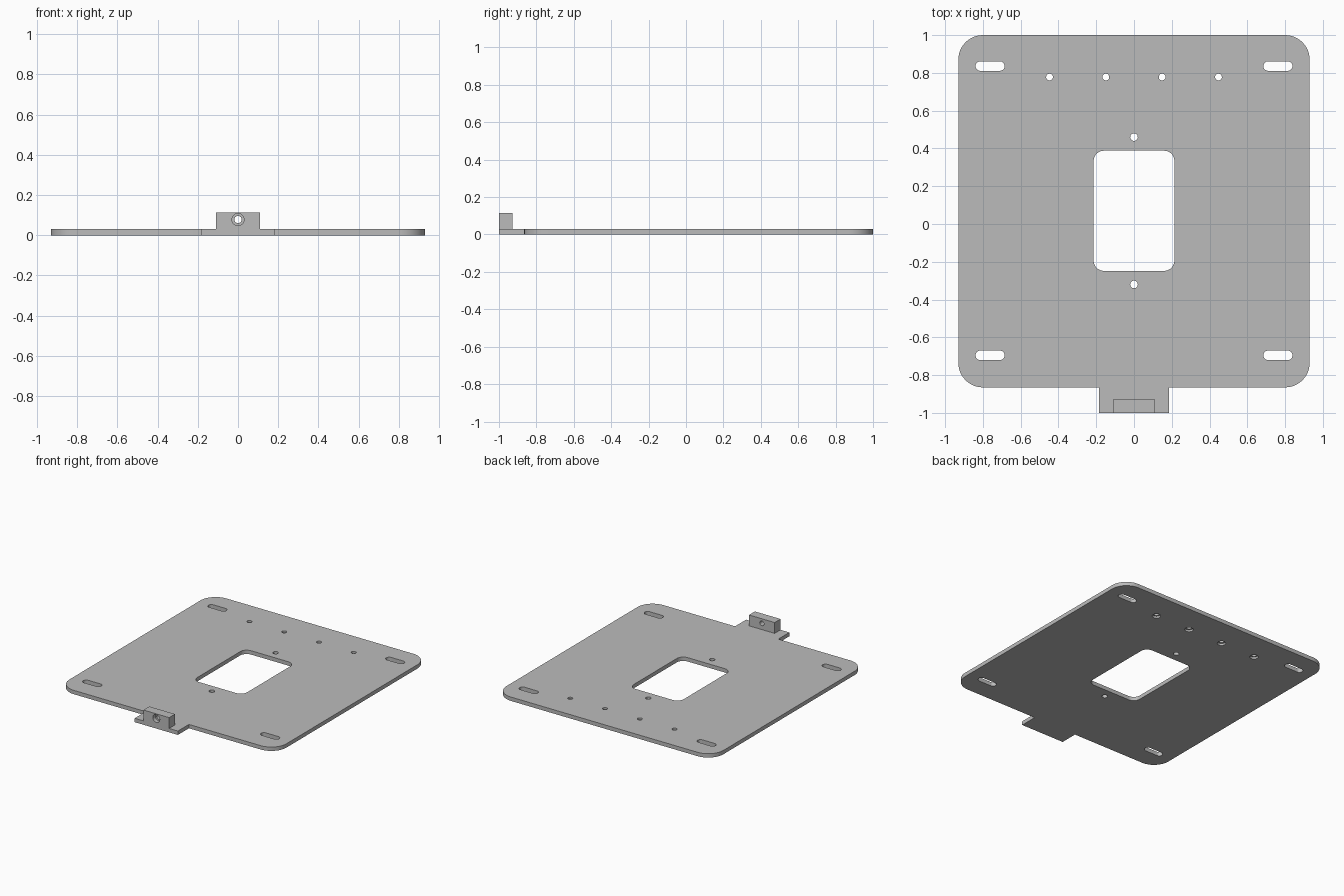
import bpy, bmesh
from math import sin, cos, pi
from mathutils import Matrix

cube = bpy.data.objects.get("Cube")
if cube:
    bpy.data.objects.remove(cube, do_unlink=True)

grey = bpy.data.materials.new("plain grey")
grey.use_nodes = True
colour = (0.5, 0.5, 0.5, 1)
grey.diffuse_color = colour
grey.node_tree.nodes["Principled BSDF"].inputs["Base Color"].default_value = colour


def rounded(x0, x1, y0, y1, r, steps=12):
    """Counter-clockwise rounded rectangle outline, starting at the lower left corner."""
    centres = [(x0 + r, y0 + r), (x1 - r, y0 + r), (x1 - r, y1 - r), (x0 + r, y1 - r)]
    points = []
    for i, (cx, cy) in enumerate(centres):
        for s in range(steps + 1):
            a = pi + (i + s / steps) * pi / 2
            points.append((cx + r * cos(a), cy + r * sin(a)))
    return points


def circle(cx, cy, r, n=32):
    return [(cx + r * cos(2 * pi * i / n), cy + r * sin(2 * pi * i / n)) for i in range(n)]


def prism(name, outline, z0, z1, matrix=Matrix()):
    bm = bmesh.new()
    face = bm.faces.new([bm.verts.new((x, y, z0)) for x, y in outline])
    top = bmesh.ops.extrude_face_region(bm, geom=[face])["geom"]
    bmesh.ops.translate(bm, vec=(0, 0, z1 - z0),
                        verts=[v for v in top if isinstance(v, bmesh.types.BMVert)])
    bmesh.ops.remove_doubles(bm, verts=bm.verts, dist=1e-5)
    bmesh.ops.recalc_face_normals(bm, faces=bm.faces)
    bm.transform(matrix)
    mesh = bpy.data.meshes.new(name)
    bm.to_mesh(mesh)
    bm.free()
    mesh.materials.append(grey)
    obj = bpy.data.objects.new(name, mesh)
    bpy.context.collection.objects.link(obj)
    return obj


def select(obj):
    bpy.ops.object.select_all(action="DESELECT")
    obj.select_set(True)
    bpy.context.view_layer.objects.active = obj


def cut(obj, cutters):
    select(obj)
    for cutter in cutters:
        cutter.hide_render = True
        mod = obj.modifiers.new("cut", "BOOLEAN")
        mod.operation = "DIFFERENCE"
        mod.solver = "EXACT"
        mod.object = cutter
        bpy.ops.object.modifier_apply(modifier=mod.name)
        bpy.data.objects.remove(cutter, do_unlink=True)
    bpy.ops.object.shade_smooth_by_angle()


THICK = 0.03
FRONT, BACK, EDGE = -0.865, 1.0, 0.93

# Base plate with the front tab in one outline
outline = rounded(-EDGE, EDGE, FRONT, BACK, 0.13)
tab = [(-0.185, FRONT), (-0.185, -1), (0.185, -1), (0.185, FRONT)]
plate = prism("base_plate", outline[:13] + tab + outline[13:], 0, THICK)

# Central window, corner slots and screw holes
lo, hi = -0.1, 0.1
cutters = [prism("window_cutter", rounded(-0.214, 0.214, -0.248, 0.388, 0.055), lo, hi)]
for x in (-0.762, 0.762):
    for y in (-0.695, 0.836):
        slot = rounded(x - 0.077, x + 0.077, y - 0.025, y + 0.025, 0.0249)
        cutters.append(prism("slot_cutter", slot, lo, hi))
for y in (-0.32, 0.46):
    cutters.append(prism("centre_hole_cutter", circle(0, y, 0.02), lo, hi))
# Rear row, recessed from below
for x in (-0.447, -0.149, 0.149, 0.447):
    cutters.append(prism("rear_hole_cutter", circle(x, 0.778, 0.018), lo, hi))
    cutters.append(prism("rear_recess_cutter", circle(x, 0.778, 0.03), lo, 0.015))
cut(plate, cutters)

# Upright block with a stepped hole running front to back
block = prism("mounting_block", [(-0.11, -1), (0.11, -1), (0.11, -0.928), (-0.11, -0.928)],
              THICK, 0.114)
along_y = Matrix.Translation((0, 0, 0.078)) @ Matrix.Rotation(-pi / 2, 4, "X")
cut(block, [prism("bore_cutter", circle(0, 0, 0.018), -1.1, -0.8, along_y),
            prism("recess_cutter", circle(0, 0, 0.03), -1.1, -0.97, along_y)])
